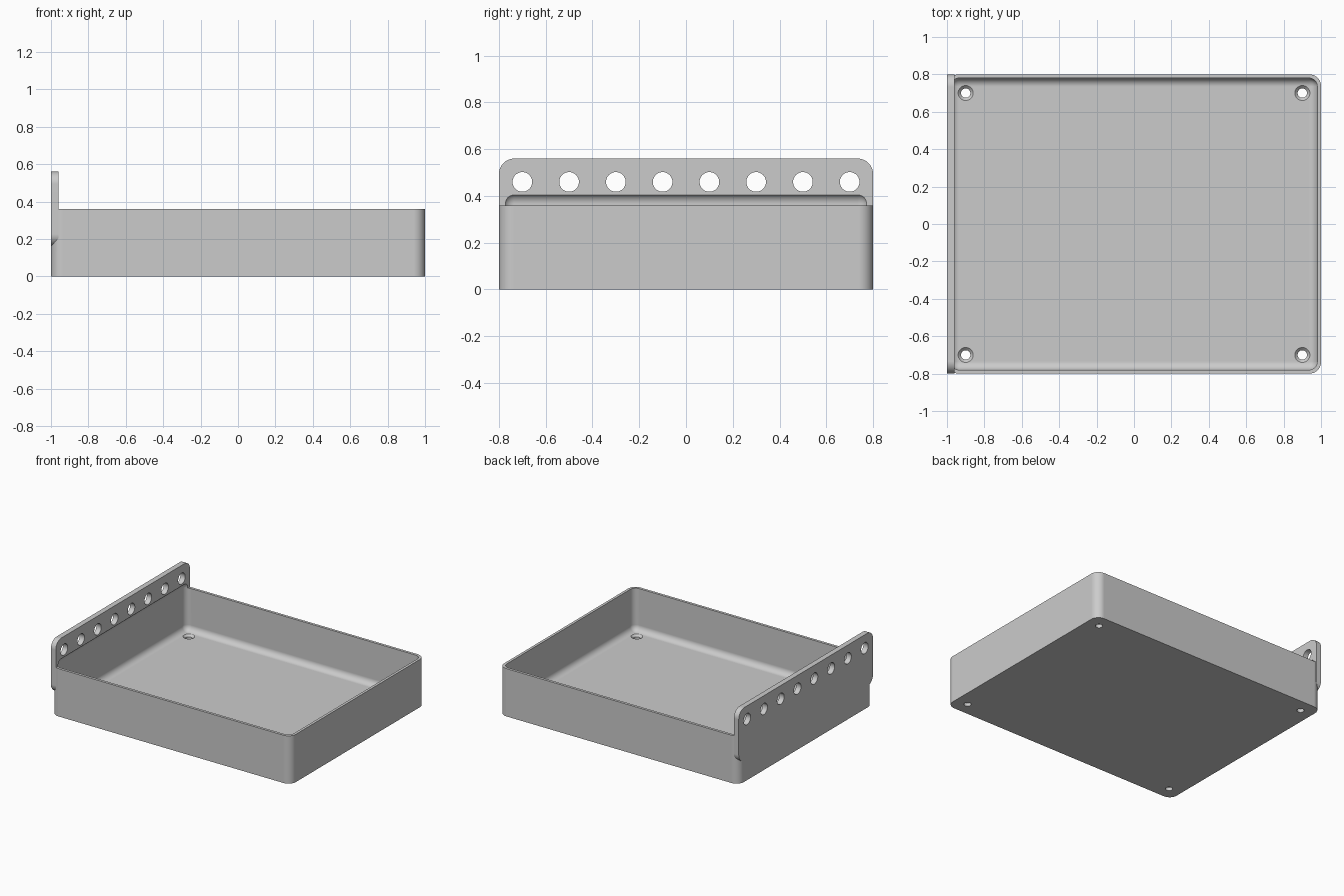
import bpy
import bmesh
import math
from mathutils import Matrix

if "Cube" in bpy.data.objects:
    bpy.data.objects.remove(bpy.data.objects["Cube"], do_unlink=True)

grey = bpy.data.materials.new("plain grey")
grey.use_nodes = True
grey.diffuse_color = (0.6, 0.6, 0.6, 1)
grey.node_tree.nodes["Principled BSDF"].inputs["Base Color"].default_value = (0.6, 0.6, 0.6, 1)


def make_object(name, bm):
    mesh = bpy.data.meshes.new(name)
    bmesh.ops.recalc_face_normals(bm, faces=bm.faces)
    bm.to_mesh(mesh)
    bm.free()
    mesh.materials.append(grey)
    obj = bpy.data.objects.new(name, mesh)
    bpy.context.collection.objects.link(obj)
    return obj


def rounded_box(name, low, high, radius, axis=None):
    """Box with the edges along one axis rounded, or every edge if axis is None."""
    bm = bmesh.new()
    bmesh.ops.create_cube(bm, size=1)
    for v in bm.verts:
        v.co = [(a + b) / 2 + c * (b - a) for a, b, c in zip(low, high, v.co)]
    edges = [e for e in bm.edges if axis is None
             or abs((e.verts[0].co - e.verts[1].co)[axis]) > 0.001]
    bmesh.ops.bevel(bm, geom=edges, offset=radius, segments=10, profile=0.5,
                    affect='EDGES', clamp_overlap=True)
    return make_object(name, bm)


def cones(name, places, r_low, r_high, depth, turn=Matrix()):
    bm = bmesh.new()
    for place in places:
        bmesh.ops.create_cone(bm, cap_ends=True, segments=40, radius1=r_low,
                              radius2=r_high, depth=depth,
                              matrix=Matrix.Translation(place) @ turn)
    return make_object(name, bm)


def combine(target, other, operation):
    mod = target.modifiers.new(operation, 'BOOLEAN')
    mod.operation = operation
    mod.solver = 'EXACT'
    mod.object = other
    bpy.context.view_layer.objects.active = target
    bpy.ops.object.modifier_apply(modifier=mod.name)
    bpy.data.objects.remove(other, do_unlink=True)


# Outer tray body and the taller plate along its right side
tray = rounded_box("tray", (-1, -0.8, 0), (1, 0.8, 0.36), 0.062, axis=2)
plate = rounded_box("mounting_plate", (-1, -0.8, 0.16), (-0.96, 0.8, 0.56), 0.066, axis=0)
combine(tray, plate, 'UNION')

# Hollow with rounded edges, which also undercuts the plate
hollow = rounded_box("hollow", (-0.98, -0.78, 0.04), (0.98, 0.78, 0.412), 0.045)
combine(tray, hollow, 'DIFFERENCE')

# Row of holes through the plate
row = [(-0.98, -0.7 + 0.2 * i, 0.46) for i in range(8)]
combine(tray, cones("plate_holes", row, 0.042, 0.042, 0.2,
                    Matrix.Rotation(math.pi / 2, 4, 'Y')), 'DIFFERENCE')

# Countersunk screw holes in the floor corners
corners = [(x, y) for x in (-0.9, 0.9) for y in (-0.7, 0.7)]
combine(tray, cones("screw_holes", [(x, y, 0.02) for x, y in corners],
                    0.025, 0.025, 0.1), 'DIFFERENCE')
combine(tray, cones("countersinks", [(x, y, 0.035) for x, y in corners],
                    0.025, 0.045, 0.02), 'DIFFERENCE')

# Smooth fillets with sharp rims
bpy.ops.object.select_all(action='DESELECT')
tray.select_set(True)
bpy.context.view_layer.objects.active = tray
bpy.ops.object.shade_smooth_by_angle(angle=math.radians(30))
weighted = tray.modifiers.new("weighted_normals", 'WEIGHTED_NORMAL')
weighted.keep_sharp = True
